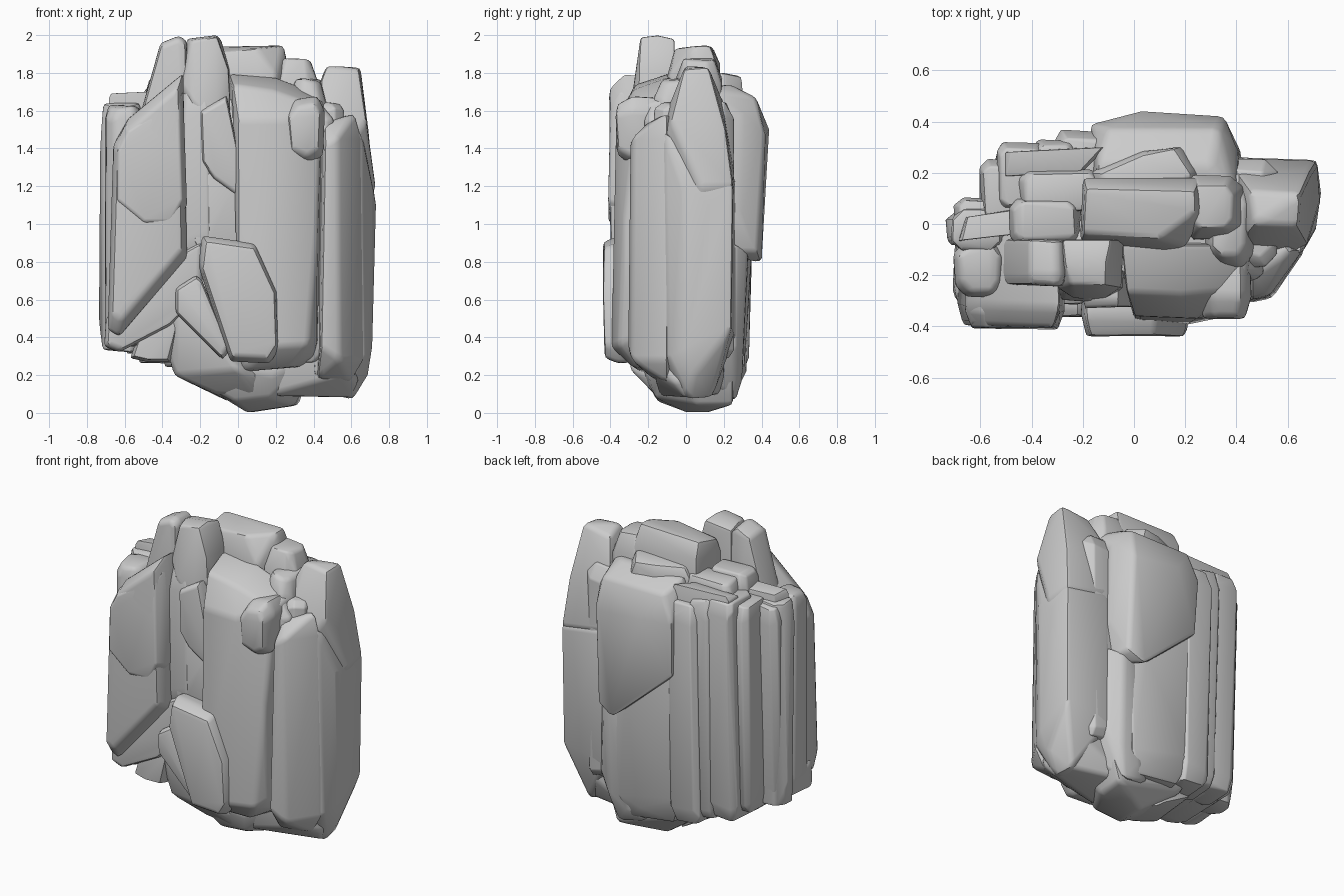
import bpy, bmesh, random
from mathutils import Vector

random.seed(4)


def hull(name, points, bevel=0.024):
    """Convex boulder around points, with softened edges."""
    bm = bmesh.new()
    for p in points:
        bm.verts.new(p)
    res = bmesh.ops.convex_hull(bm, input=bm.verts[:])
    loose = {g for g in res["geom_interior"] + res["geom_unused"] if isinstance(g, bmesh.types.BMVert)}
    bmesh.ops.delete(bm, geom=[v for v in loose if v.is_valid and not v.link_faces], context='VERTS')
    bmesh.ops.dissolve_limit(bm, angle_limit=0.12, verts=bm.verts[:], edges=bm.edges[:])
    sharp = [e for e in bm.edges if len(e.link_faces) == 2 and e.calc_face_angle(0) > 0.4]
    bmesh.ops.bevel(bm, geom=sharp, offset=bevel, segments=2, profile=0.6,
                    affect='EDGES', clamp_overlap=True)
    bmesh.ops.recalc_face_normals(bm, faces=bm.faces[:])
    me = bpy.data.meshes.new(name)
    bm.to_mesh(me)
    bm.free()
    ob = bpy.data.objects.new(name, me)
    bpy.context.collection.objects.link(ob)
    for o in bpy.context.selected_objects:
        o.select_set(False)
    bpy.context.view_layer.objects.active = ob
    ob.select_set(True)
    bpy.ops.object.shade_smooth_by_angle(angle=0.7)


def ring(pts, scale):
    c = sum((Vector(p) for p in pts), Vector((0, 0))) / len(pts)
    return [c + (Vector(p) - c) * scale for p in pts]


def jit(a=0.008):
    return random.uniform(-a, a)


def column(name, plan, z0, z1, top=0.78, bottom=0.8, cut=0.1, lean=0.0):
    """Standing stone from an (x, y) plan, tapered at both ends; lean moves its foot in y."""
    pts = []
    for z, s, dy in ((z0, bottom, lean), (z0 + cut, 1, lean), (z1 - cut, 1, 0), (z1, top, 0)):
        for p in ring(plan, s):
            pts.append((p.x + jit(0.006), p.y + dy + jit(0.006), z + (jit(0.012) if s < 1 else jit(0.04))))
    hull(name, pts)


def slab(name, profile, y0, y1, face=0.86, depth=0.07):
    """Stone from an (x, z) front profile, narrowed at its front face."""
    pts = []
    for y, s in ((y0, face), (y0 + depth, 1), (y1, 0.95)):
        for p in ring(profile, s):
            pts.append((p.x, y + jit(), p.y))
    hull(name, pts)


def box(x0, x1, y0, y1, c=0.03):
    return [(x0 + c, y0), (x1 - c, y0), (x1, y0 + c), (x1, y1 - c),
            (x1 - c, y1), (x0 + c, y1), (x0, y1 - c), (x0, y0 + c)]


# inner mass and the saddle beside the right column
column("core", box(-0.5, 0.5, -0.22, 0.22), 0.27, 1.66, 0.85, 0.85)
column("right_saddle", box(0.32, 0.56, -0.17, 0.25, 0.05), 0.3, 1.64, 0.8, 0.9, 0.06)

# left front face, upper and lower parts
slab("left_front_slab", [(-0.66, 1.42), (-0.58, 1.56), (-0.36, 1.75), (-0.29, 1.8), (-0.27, 1.25),
                         (-0.27, 0.82), (-0.63, 0.4), (-0.69, 0.44), (-0.69, 1.05)], -0.4, -0.02, 0.88, 0.08)
slab("left_upper_bulge", [(-0.66, 1.4), (-0.6, 1.52), (-0.42, 1.64), (-0.29, 1.7), (-0.27, 1.1),
                          (-0.34, 0.97), (-0.5, 0.97), (-0.66, 1.1)], -0.405, -0.1, 0.86, 0.06)
slab("left_ledge", [(-0.71, 0.35), (-0.7, 0.5), (-0.3, 0.85), (-0.18, 0.92), (-0.19, 0.62),
                    (-0.36, 0.46), (-0.63, 0.32)], -0.31, 0.0, 0.93, 0.04)
slab("left_under_stone", [(-0.57, 0.29), (-0.48, 0.27), (-0.36, 0.27), (-0.3, 0.5), (-0.5, 0.5)], -0.27, 0.1)
column("left_edge_column", box(-0.73, -0.5, -0.12, 0.07, 0.05), 0.33, 1.63, 0.85, 0.9, 0.15)
column("left_edge_front", box(-0.7, -0.5, -0.29, -0.06, 0.05), 0.36, 1.62, 0.8, 0.9, 0.1)

# twin peaks
slab("peak_left", [(-0.54, 1.5), (-0.47, 1.75), (-0.41, 1.96), (-0.31, 2.0), (-0.27, 1.97), (-0.25, 1.3),
                   (-0.5, 1.3)], -0.24, -0.06, 0.93, 0.04)
hull("peak_right", [(-0.27, -0.15, 1.98), (-0.11, -0.15, 2.0), (-0.28, -0.06, 1.96), (-0.09, -0.06, 1.98),
                    (-0.3, -0.25, 1.74), (-0.05, -0.25, 1.82), (-0.25, -0.24, 1.97), (-0.11, -0.24, 1.99),
                    (-0.24, -0.29, 1.65), (-0.11, -0.29, 1.63), (-0.17, -0.3, 1.58), (-0.04, -0.06, 1.8),
                    (-0.28, -0.06, 1.3), (-0.04, -0.06, 1.3), (-0.04, -0.25, 1.66)])

# recessed columns under the peaks
column("recess_column_left", box(-0.31, -0.13, -0.3, 0.0), 0.85, 1.7, 0.8, 0.9)
slab("recess_column_right", [(-0.2, 1.6), (-0.06, 1.68), (-0.01, 1.45), (0.03, 1.25), (0.0, 1.15),
                             (-0.13, 1.24), (-0.19, 1.33)], -0.325, -0.1, 0.93, 0.03)
slab("recess_stone", [(-0.24, 0.9), (-0.22, 1.3), (-0.15, 1.3), (-0.0, 1.2), (0.03, 0.85), (-0.2, 0.8)],
     -0.3, -0.05, 0.92)

# main centre column with its shoulder stone
hull("centre_column", [
    (-0.05, -0.08, 1.8), (0.2, -0.08, 1.78), (0.36, -0.08, 1.72), (-0.03, -0.27, 1.74), (0.18, -0.28, 1.71),
    (0.0, -0.36, 1.55), (0.24, -0.37, 1.55), (0.44, -0.26, 1.62), (0.46, -0.08, 1.66), (0.42, -0.28, 0.4),
    (0.2, -0.395, 0.35), (0.37, -0.36, 0.36), (0.0, -0.38, 0.5), (0.02, -0.25, 0.22), (0.28, -0.28, 0.24),
    (0.4, -0.2, 0.3), (0.0, 0.05, 0.2), (0.42, 0.05, 0.25), (0.42, -0.33, 1.0)])
slab("shoulder_stone", [(0.24, 1.58), (0.3, 1.66), (0.42, 1.68), (0.46, 1.6), (0.45, 1.36), (0.37, 1.31),
                        (0.26, 1.36)], -0.365, -0.15, 0.75, 0.08)

# lower front block and stones beside it
slab("front_block", [(-0.19, 0.94), (0.09, 0.9), (0.21, 0.64), (0.22, 0.34), (0.17, 0.26), (-0.04, 0.27),
                     (-0.21, 0.78)], -0.435, -0.2, 0.91, 0.08)
slab("cleft_stone", [(-0.33, 0.66), (-0.22, 0.73), (-0.19, 0.7), (-0.04, 0.34), (-0.08, 0.28), (-0.33, 0.53)],
     -0.36, -0.1, 0.93, 0.04)

# sloping base stones
hull("base_slope", [(-0.41, -0.2, 0.44), (-0.33, -0.3, 0.52), (-0.2, -0.31, 0.5), (0.0, -0.3, 0.23),
                    (-0.34, -0.2, 0.2), (-0.3, -0.14, 0.18), (-0.12, -0.15, 0.1), (0.14, -0.18, 0.19),
                    (0.1, -0.15, 0.08), (-0.05, 0.15, 0.06), (-0.3, 0.15, 0.2), (-0.4, 0.15, 0.45)])
hull("base_keel", [(-0.24, -0.13, 0.18), (-0.2, 0.2, 0.18), (0.05, 0.0, 0.0), (0.05, 0.12, 0.0),
                   (0.3, 0.06, 0.04), (0.32, 0.25, 0.04), (-0.02, -0.15, 0.06), (0.17, -0.16, 0.08),
                   (0.18, -0.2, 0.2), (0.0, -0.25, 0.24), (0.4, 0.25, 0.3), (-0.25, 0.25, 0.4),
                   (0.4, -0.1, 0.3), (-0.25, -0.2, 0.4)])
hull("base_right", [(0.14, -0.16, 0.2), (0.15, -0.14, 0.09), (0.5, -0.04, 0.08), (0.6, 0.0, 0.08),
                    (0.58, 0.12, 0.09), (0.64, -0.06, 0.16), (0.62, 0.2, 0.3), (0.2, 0.2, 0.1),
                    (0.2, 0.2, 0.4), (0.2, -0.18, 0.4), (0.55, -0.2, 0.4), (0.55, -0.17, 0.2)])

# right side columns
hull("right_column", [(0.44, -0.04, 1.76), (0.47, 0.0, 1.84), (0.64, -0.01, 1.82), (0.65, 0.12, 1.83),
                      (0.45, 0.13, 1.8), (0.4, 0.2, 1.64), (0.69, 0.21, 1.5), (0.68, -0.08, 1.55),
                      (0.44, -0.14, 1.5), (0.715, 0.25, 1.2), (0.42, 0.26, 1.25), (0.73, 0.08, 1.2),
                      (0.66, 0.04, 1.0), (0.45, -0.2, 1.2)])
hull("right_wall", [(0.71, -0.02, 1.22), (0.73, 0.12, 1.1), (0.715, 0.25, 1.2), (0.41, 0.26, 1.25),
                    (0.43, -0.2, 1.4), (0.65, -0.12, 1.5), (0.71, 0.0, 0.35), (0.71, 0.24, 0.45),
                    (0.69, 0.04, 0.2), (0.61, 0.01, 0.07), (0.59, 0.14, 0.08), (0.4, 0.26, 0.4),
                    (0.4, 0.0, 0.12), (0.67, -0.1, 0.3), (0.4, -0.18, 0.2)])
hull("right_front_column", [(0.46, -0.2, 1.54), (0.62, -0.1, 1.59), (0.46, -0.3, 1.42), (0.53, -0.28, 1.46),
                            (0.66, -0.1, 1.45), (0.44, -0.31, 0.35), (0.54, -0.29, 0.28), (0.67, -0.1, 0.28),
                            (0.42, -0.18, 0.18), (0.6, -0.1, 0.16), (0.41, 0.0, 1.5), (0.41, 0.0, 0.2),
                            (0.61, -0.19, 1.0), (0.61, -0.19, 0.4)])

# top blocks
hull("top_block", [(-0.2, -0.04, 1.9), (0.1, -0.06, 1.93), (0.24, 0.04, 1.945), (0.24, 0.13, 1.945),
                   (-0.19, 0.14, 1.94), (-0.21, -0.07, 1.8), (0.12, -0.1, 1.78), (0.2, -0.09, 1.78),
                   (0.27, 0.04, 1.82), (0.26, 0.18, 1.8), (-0.2, 0.18, 1.85), (-0.2, 0.18, 1.5),
                   (0.26, 0.18, 1.5), (0.2, -0.09, 1.5), (-0.2, -0.06, 1.5)])
column("top_back_block", [(-0.17, 0.2), (0.03, 0.28), (0.18, 0.31), (0.26, 0.2), (0.2, 0.1), (-0.15, 0.1)],
       1.45, 1.79, 0.85, 1, 0.06)
column("top_right_block", box(0.18, 0.43, -0.06, 0.19, 0.05), 1.4, 1.87, 0.65, 1, 0.14)
column("top_right_step", box(0.28, 0.47, -0.17, 0.16, 0.05), 1.4, 1.76, 0.7, 1, 0.1)

# stepped columns on the back left: x0, x1, y0, y1, bottom, top
steps = [(-0.7, -0.5, -0.02, 0.1, 0.38, 1.62), (-0.6, -0.43, 0.0, 0.25, 0.32, 1.65),
         (-0.54, -0.34, 0.05, 0.315, 0.27, 1.68), (-0.4, -0.22, 0.05, 0.325, 0.25, 1.66),
         (-0.31, -0.1, 0.05, 0.365, 0.2, 1.62), (-0.49, -0.21, -0.08, 0.1, 0.5, 1.77),
         (-0.45, -0.13, 0.04, 0.21, 0.5, 1.75)]
for i, (x0, x1, y0, y1, z0, z1) in enumerate(steps):
    column(f"back_left_column_{i + 1}", box(x0, x1, y0, y1), z0, z1, 0.83, 0.8, 0.08, -0.035)
column("left_top_ledge", [(-0.68, -0.07), (-0.46, -0.04), (-0.43, 0.06), (-0.66, 0.03)], 1.4, 1.69, 0.9, 1, 0.05)
column("back_top_ledge", [(-0.52, 0.18), (-0.2, 0.2), (-0.1, 0.3), (-0.5, 0.28)], 1.4, 1.71, 0.9, 1, 0.05)

# big back slabs: a wedge above, a tall plate below, and a narrow strip beside it
hull("back_upper_slab", [(-0.14, 0.24, 1.73), (0.3, 0.23, 1.74), (-0.1, 0.37, 1.67), (0.33, 0.37, 1.67),
                         (-0.17, 0.39, 1.5), (0.03, 0.44, 1.5), (0.35, 0.42, 1.48), (0.41, 0.29, 1.58),
                         (0.42, 0.28, 1.1), (0.36, 0.38, 0.85), (0.25, 0.4, 0.79), (-0.16, 0.37, 1.15),
                         (-0.15, 0.1, 1.15), (0.4, 0.1, 0.85), (-0.15, 0.1, 1.72), (0.4, 0.1, 1.72)])
hull("back_lower_slab", [(-0.16, 0.35, 1.25), (0.2, 0.35, 0.9), (0.3, 0.32, 0.85), (-0.18, 0.32, 0.35),
                         (0.1, 0.32, 0.22), (0.27, 0.31, 0.25), (-0.1, 0.27, 0.16), (0.2, 0.27, 0.12),
                         (-0.15, 0.0, 0.18), (0.3, 0.0, 0.15), (-0.15, 0.0, 1.2), (0.3, 0.0, 0.9)])
hull("back_strip", [(0.25, 0.33, 0.82), (0.35, 0.33, 0.85), (0.42, 0.26, 0.9), (0.43, 0.26, 0.35),
                    (0.34, 0.3, 0.25), (0.2, 0.3, 0.18), (0.3, 0.26, 0.06), (0.1, 0.24, 0.1),
                    (0.2, 0.1, 0.9), (0.42, 0.1, 0.9), (0.2, 0.1, 0.1), (0.42, 0.1, 0.2)])
